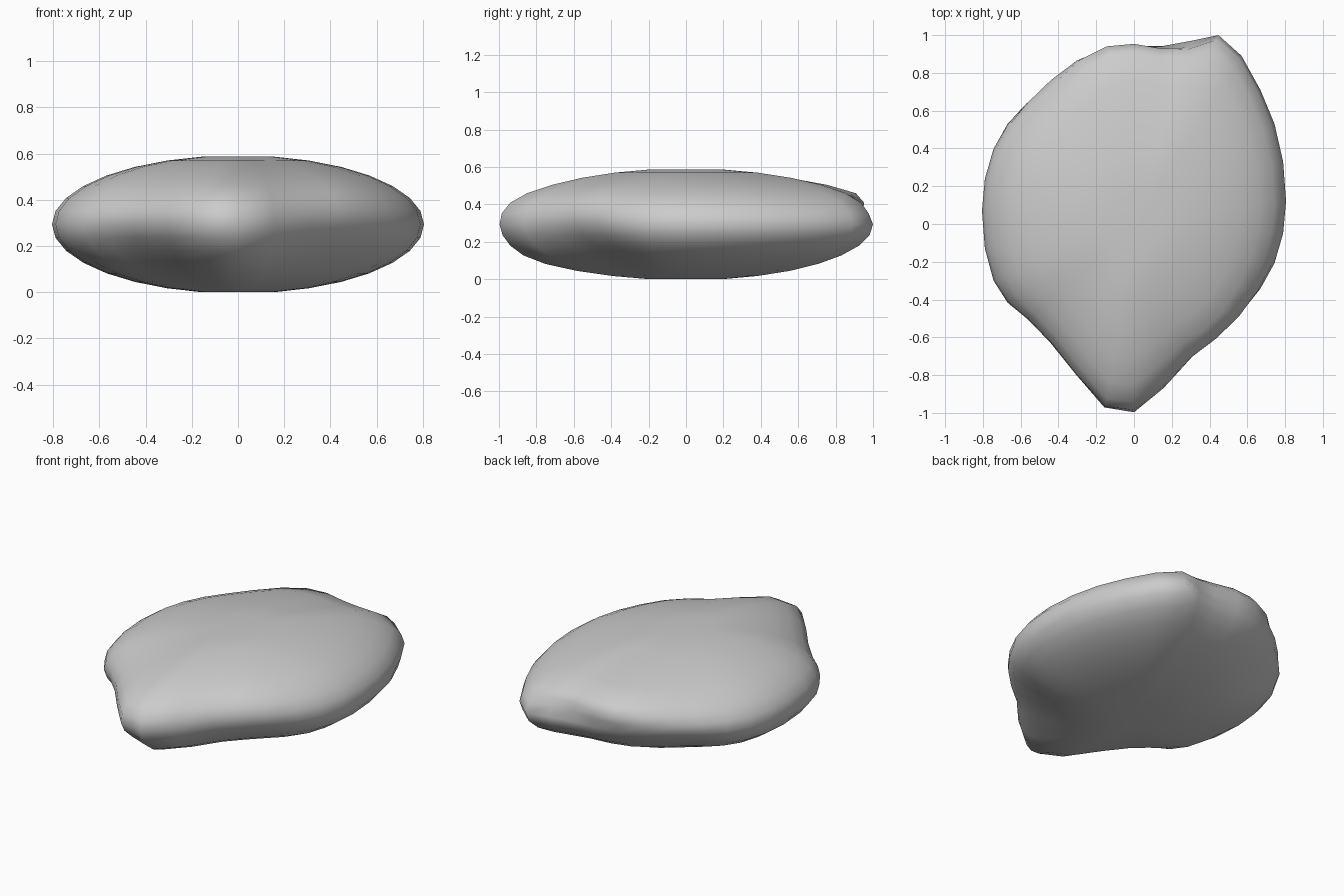
import bpy, bmesh, math

if "Cube" in bpy.data.objects:
    bpy.data.objects.remove(bpy.data.objects["Cube"])

# Plan outline: y position of each of 32 meridians, x follows a cosine
OUTLINE_Y = [.12, .33, .53, .71, .89, 1.0, .97, .94, .93, .91, .86, .77, .66, .54, .40, .24,
             .07, -.13, -.30, -.42, -.51, -.64, -.81, -.975, -.995, -.87, -.71, -.60, -.48, -.35, -.21, -.05]
SEG, RINGS = 32, 16

# Dents and swellings: (bearing deg, latitude deg, bearing width, latitude width, amount)
BUMPS = [
    (98, 36, 30, 20, .19),      # upper shelf at the back
    (72, 14, 14, 8, -.04),      # groove above the back corner
    (128, -28, 22, 24, -.15),   # hollow under back left
    (-45, 38, 24, 24, .15),     # upper shelf at front right
    (-45, -36, 24, 28, -.20),   # hollow under front right
    (-125, -28, 20, 22, -.14),  # hollow under front left
    (-88, -45, 14, 24, .08),    # keel under the nose
    (-100, 30, 22, 18, .03),    # brow above the nose
]


def swell(theta, phi):
    s = 1.0
    for t, p, wt, wp, a in BUMPS:
        d = (theta - t + 180) % 360 - 180
        s += a * math.exp(-(d / wt) ** 2 - ((phi - p) / wp) ** 2)
    return s


# Pebble body: rings of the outline between two slightly dimpled poles
bm = bmesh.new()
rings = []
for j in range(1, RINGS):
    lat = -90 + 180 * j / RINGS
    phi = math.radians(lat)
    ring = []
    for k in range(SEG):
        deg = 360 * k / SEG
        x = .805 * math.cos(math.radians(deg)) * math.cos(phi)
        y = OUTLINE_Y[k] * math.cos(phi) * swell(deg, lat)
        ring.append(bm.verts.new((x, max(-1, min(1, y)), .298 + .299 * math.sin(phi))))
    rings.append(ring)
for a, b in zip(rings, rings[1:]):
    for k in range(SEG):
        n = (k + 1) % SEG
        bm.faces.new((a[k], a[n], b[n], b[k]))
bottom, top = bm.verts.new((0, 0, .012)), bm.verts.new((0, 0, .585))
for k in range(SEG):
    n = (k + 1) % SEG
    bm.faces.new((bottom, rings[0][n], rings[0][k]))
    bm.faces.new((top, rings[-1][k], rings[-1][n]))
bmesh.ops.recalc_face_normals(bm, faces=bm.faces[:])
for f in bm.faces:
    f.smooth = True
mesh = bpy.data.meshes.new("pebble")
bm.to_mesh(mesh)
bm.free()
obj = bpy.data.objects.new("pebble", mesh)
bpy.context.collection.objects.link(obj)
# Rest the stone on the ground
low = min(v.co.z for v in mesh.vertices)
for v in mesh.vertices:
    v.co.z -= low
